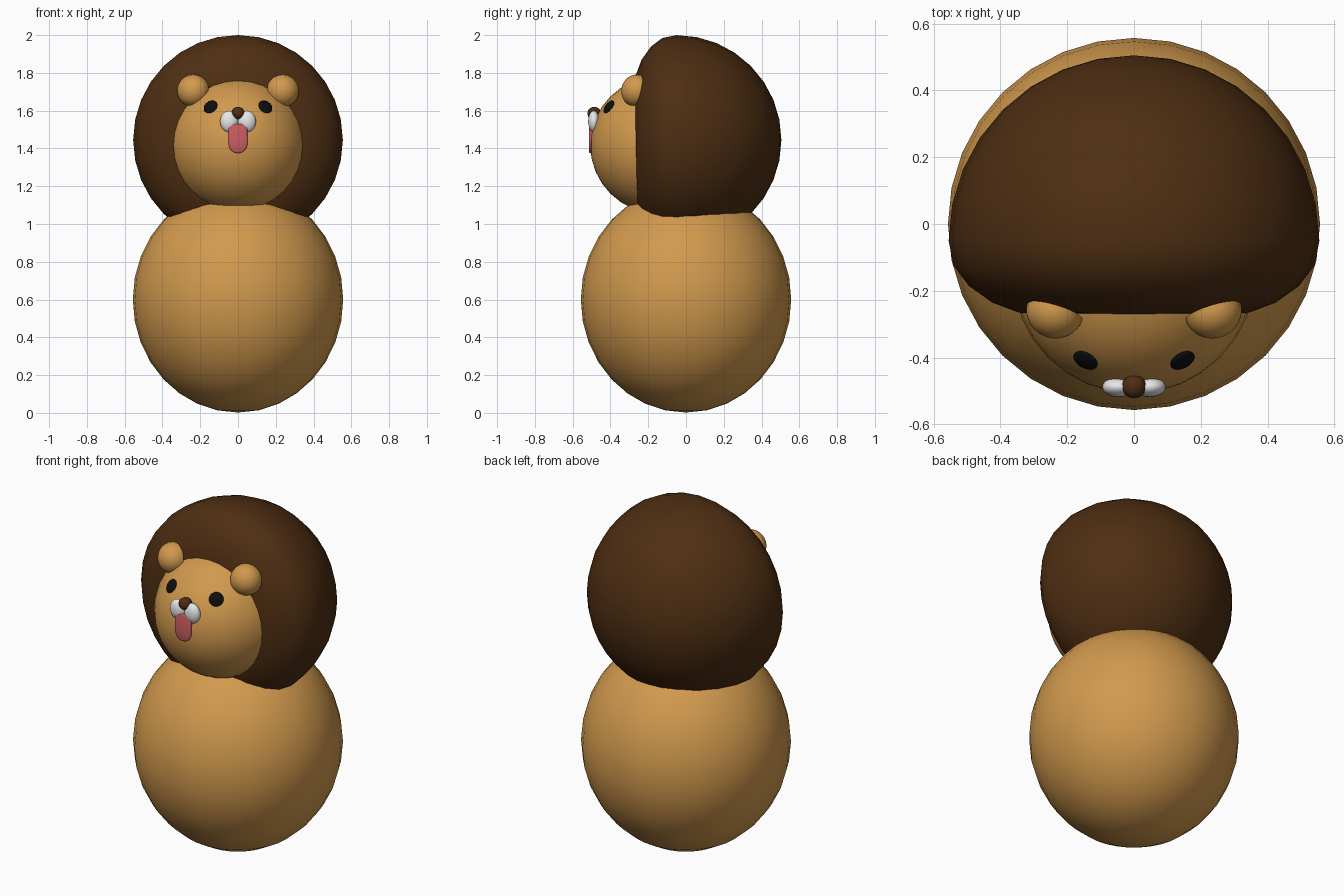
import bpy, bmesh, math
from mathutils import Vector, Matrix

cube = bpy.data.objects.get("Cube")
if cube:
    bpy.data.objects.remove(cube, do_unlink=True)


def material(name, rgb):
    m = bpy.data.materials.new(name)
    m.use_nodes = True
    m.diffuse_color = (*rgb, 1)
    bsdf = next(n for n in m.node_tree.nodes if n.type == 'BSDF_PRINCIPLED')
    bsdf.inputs["Base Color"].default_value = (*rgb, 1)
    bsdf.inputs["Roughness"].default_value = 0.7
    return m


TAN = material("tan fur", (0.64, 0.32, 0.075))
BROWN = material("dark brown mane", (0.076, 0.027, 0.006))
WHITE = material("white", (0.8, 0.8, 0.8))
PINK = material("pink", (0.58, 0.11, 0.12))
BLACK = material("black", (0.004, 0.004, 0.004))


def finish(name, bm, mat, angle=50):
    """Turn a bmesh into a smooth shaded object with one colour."""
    bmesh.ops.recalc_face_normals(bm, faces=bm.faces)
    mesh = bpy.data.meshes.new(name)
    bm.to_mesh(mesh)
    bm.free()
    mesh.materials.append(mat)
    ob = bpy.data.objects.new(name, mesh)
    bpy.context.collection.objects.link(ob)
    bpy.ops.object.select_all(action='DESELECT')
    ob.select_set(True)
    bpy.context.view_layer.objects.active = ob
    bpy.ops.object.shade_smooth_by_angle(angle=math.radians(angle))
    return ob


def ellipsoid(name, centre, radii, mat, axis=(0, 0, 1), half=False, segs=32, rings=16):
    """Ellipsoid whose local z points along axis; half keeps the +z dome."""
    bm = bmesh.new()
    bmesh.ops.create_uvsphere(bm, u_segments=segs, v_segments=rings, radius=1)
    if half:
        cut = bmesh.ops.bisect_plane(bm, geom=bm.verts[:] + bm.edges[:] + bm.faces[:],
                                     plane_co=(0, 0, 0), plane_no=(0, 0, -1),
                                     clear_outer=True, dist=1e-4)
        bmesh.ops.holes_fill(bm, edges=[e for e in bm.edges if e.is_boundary], sides=0)
    turn = Vector(axis).to_track_quat('Z', 'Y').to_matrix().to_4x4()
    bm.transform(Matrix.Translation(centre) @ turn @ Matrix.Diagonal((*radii, 1)))
    return finish(name, bm, mat)


# Round body
ellipsoid("body", (0, 0, 0.6), (0.557, 0.557, 0.598), TAN)

# Mane: a ball behind, a rounded rim and a nearly flat front, turned about y
MANE_Y, MANE_Z, MANE_R = -0.05, 1.445, 0.555
profile = [(MANE_Y + MANE_R * math.cos(a), MANE_R * math.sin(a))
           for a in (math.pi / 2 * i / 8 for i in range(9))]
profile += [(-0.125, 0.54), (-0.185, 0.495), (-0.235, 0.425),
            (-0.265, 0.345), (-0.28, 0.22), (-0.287, 0.0)]
bm = bmesh.new()
verts = [bm.verts.new((0, y, MANE_Z + r)) for y, r in profile]
edges = [bm.edges.new(p) for p in zip(verts, verts[1:])]
bmesh.ops.spin(bm, geom=verts + edges, cent=(0, 0, MANE_Z), axis=(0, 1, 0),
               angle=2 * math.pi, steps=32, use_duplicate=False)
bmesh.ops.remove_doubles(bm, verts=bm.verts, dist=1e-4)
finish("mane", bm, BROWN)

# Face ball set into the front of the mane
FACE, FACE_R = Vector((0, -0.143, 1.418)), 0.364
ellipsoid("face", FACE, (FACE_R,) * 3, TAN, axis=(0, -1, 0))

# Paired features
for side, s in (("left", 1), ("right", -1)):
    ellipsoid(side + "_ear", (s * 0.237, -0.262, 1.706), (0.086, 0.086, 0.08), TAN,
              axis=(s * 0.3, -1, 0.25), half=True, segs=24, rings=16)
    out = Vector((s * 0.145, -0.265, 0.202)).normalized()
    ellipsoid(side + "_eye", FACE + out * FACE_R, (0.039, 0.039, 0.012), BLACK,
              axis=out, segs=24, rings=12)
    ellipsoid(side + "_muzzle", (s * 0.047, -0.488, 1.543), (0.048, 0.03, 0.057), WHITE,
              segs=24, rings=12)

# Nose
ellipsoid("nose", (0, -0.486, 1.586), (0.036, 0.036, 0.034), BROWN, segs=24, rings=12)

# Tongue: a flat slab with a rounded tip
W, TIP = 0.05, 1.425
outline = [(-W, 1.53)] + [(-W * math.cos(a), TIP - W * math.sin(a))
                          for a in (math.pi * i / 12 for i in range(13))] + [(W, 1.53)]
bm = bmesh.new()
slab = bm.faces.new([bm.verts.new((x, -0.514, z)) for x, z in outline])
ext = bmesh.ops.extrude_face_region(bm, geom=[slab], use_keep_orig=True)
bmesh.ops.translate(bm, vec=(0, 0.045, 0),
                    verts=[v for v in ext["geom"] if isinstance(v, bmesh.types.BMVert)])
front = [e for e in bm.edges if all(v.co.y < -0.51 for v in e.verts)]
bmesh.ops.bevel(bm, geom=front, offset=0.007, segments=2, profile=0.5, affect='EDGES')
finish("tongue", bm, PINK)
